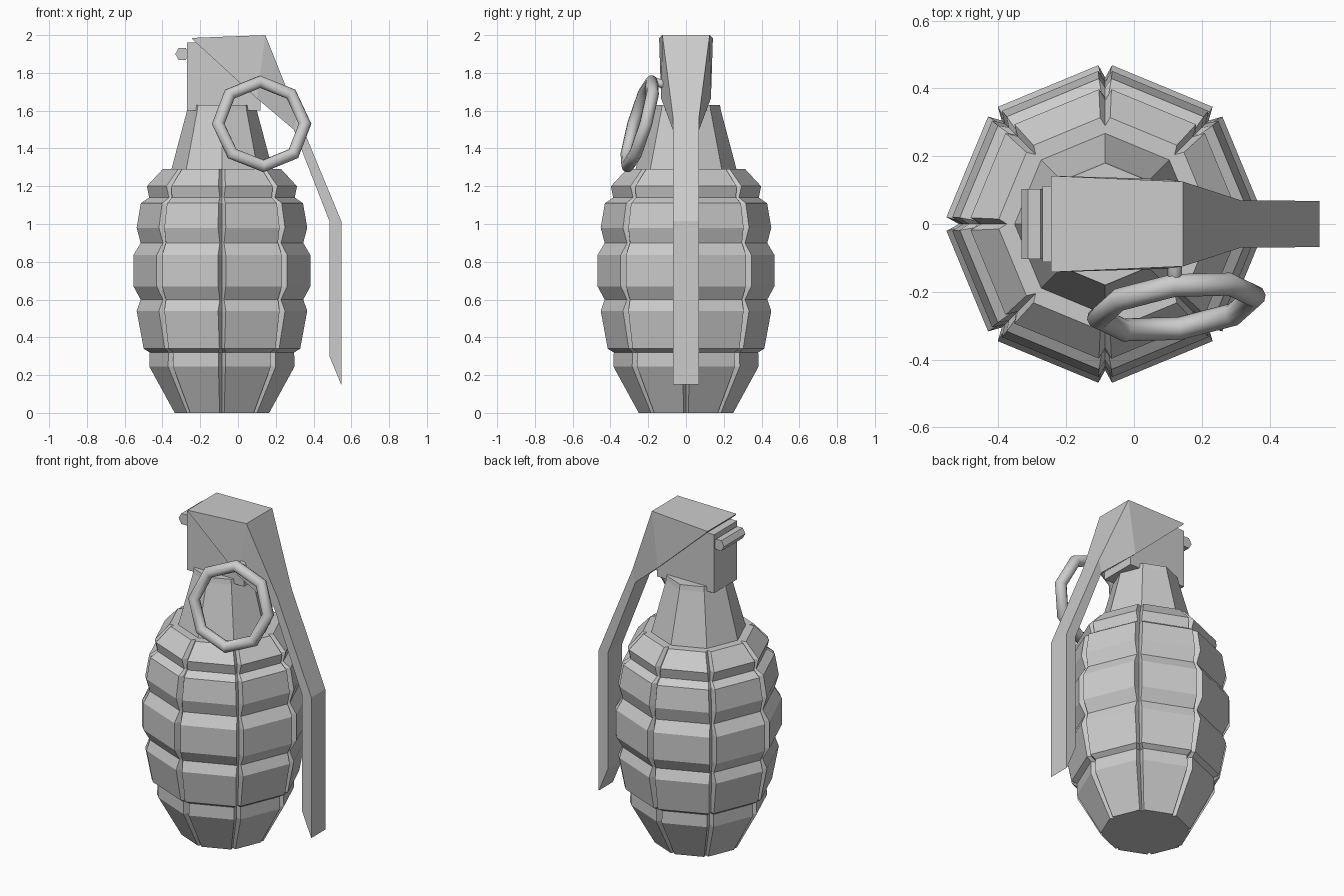
import bpy
import bmesh
from math import cos, sin, pi, radians
from mathutils import Vector, Matrix

if "Cube" in bpy.data.objects:
    bpy.data.objects.remove(bpy.data.objects["Cube"])

AXIS_X = -0.085

metal = bpy.data.materials.new("grey metal")
metal.use_nodes = True
GREY = (0.6, 0.6, 0.6, 1)
metal.diffuse_color = GREY
metal.node_tree.nodes["Principled BSDF"].inputs["Base Color"].default_value = GREY


def finish(name, bm, smooth=False):
    bmesh.ops.recalc_face_normals(bm, faces=bm.faces)
    for f in bm.faces:
        f.smooth = smooth
    mesh = bpy.data.meshes.new(name)
    bm.to_mesh(mesh)
    bm.free()
    mesh.materials.append(metal)
    obj = bpy.data.objects.new(name, mesh)
    bpy.context.collection.objects.link(obj)
    return obj


def loft(name, rings, smooth=False):
    """Skin a list of equal-length point rings and cap both ends."""
    bm = bmesh.new()
    loops = [[bm.verts.new(p) for p in ring] for ring in rings]
    n = len(loops[0])
    for a, b in zip(loops, loops[1:]):
        for i in range(n):
            j = (i + 1) % n
            bm.faces.new((a[i], a[j], b[j], b[i]))
    bm.faces.new(loops[0])
    bm.faces.new(loops[-1])
    return finish(name, bm, smooth)


def rod(name, start, end, radius, sides, smooth=False):
    start, end = Vector(start), Vector(end)
    turn = (end - start).to_track_quat("Z", "Y")
    ring = [turn @ Vector((radius * cos(2 * pi * i / sides), radius * sin(2 * pi * i / sides), 0))
            for i in range(sides)]
    return loft(name, [[p + c for p in ring] for c in (start, end)], smooth)


def notched_octagon(z, r, gap, depth):
    """Octagon whose eight corners carry V-shaped grooves."""
    pts = []
    step = pi / 4
    for k in range(8):
        corner = Vector((cos(k * step), sin(k * step), 0)) * r
        before = Vector((cos((k - 1) * step), sin((k - 1) * step), 0)) * r
        after = Vector((cos((k + 1) * step), sin((k + 1) * step), 0)) * r
        pts.append(corner + (before - corner).normalized() * gap)
        pts.append(corner * (1 - depth / r))
        pts.append(corner + (after - corner).normalized() * gap)
    return [p + Vector((AXIS_X, 0, z)) for p in pts]


# Segmented body: height, corner radius, groove half width, groove depth
body_profile = [
    (0, 0.255, 0.013, 0.025), (0.245, 0.392, 0.02, 0.04),
    (0.32, 0.39, 0.02, 0.035), (0.34, 0.42, 0.015, 0.025),
    (0.54, 0.46, 0.022, 0.04), (0.6, 0.435, 0.012, 0.015),
    (0.67, 0.477, 0.022, 0.045), (0.835, 0.477, 0.022, 0.045),
    (0.9, 0.435, 0.012, 0.015), (0.98, 0.46, 0.022, 0.04),
    (1.11, 0.437, 0.02, 0.035), (1.14, 0.39, 0.012, 0.015),
    (1.2, 0.405, 0.02, 0.04), (1.29, 0.32, 0.016, 0.03),
]
loft("segmented_body", [notched_octagon(*row) for row in body_profile])

# Neck
neck = []
for z, r in ((1.25, 0.278), (1.6, 0.185), (1.63, 0.18)):
    neck.append([(AXIS_X + r * cos(k * pi / 4), r * sin(k * pi / 4), z) for k in range(8)])
loft("neck", neck)

# Fuse block
block = [(-0.27, 1.6), (-0.27, 1.96), (0.12, 1.96), (0.12, 1.6)]
loft("fuse_block", [[(x, y, z) for x, z in block] for y in (-0.112, 0.112)])

# Hinge rod behind the block
rod("hinge_rod", (-0.295, -0.104, 1.9), (-0.295, 0.104, 1.9), 0.037, 6)

# Safety lever: outer x, z, half width, then inner x, z, half width
lever_sections = [
    (-0.245, 1.985, 0.142, -0.235, 1.972, 0.142),
    (0.145, 2.0, 0.125, 0.1, 1.665, 0.132),
    (0.315, 1.575, 0.07, 0.295, 1.5, 0.07),
    (0.547, 1.015, 0.068, 0.484, 1.015, 0.068),
    (0.547, 0.3, 0.068, 0.484, 0.3, 0.068),
    (0.547, 0.15, 0.068, 0.543, 0.158, 0.068),
]
loft("safety_lever", [[(ox, -ow, oz), (ox, ow, oz), (ix, iw, iz), (ix, -iw, iz)]
                      for ox, oz, ow, ix, iz, iw in lever_sections])

# Pin through the block
rod("pin", (0.12, -0.175, 1.755), (0.12, 0, 1.71), 0.022, 8, True)

# Pull ring, tilted and slightly turned
MAJOR, MINOR, SEGMENTS, SIDES = 0.232, 0.034, 8, 10
tilt = (Matrix.Translation((0.125, -0.245, 1.53))
        @ Matrix.Rotation(radians(8), 4, "Z") @ Matrix.Rotation(radians(-16), 4, "X"))
bm = bmesh.new()
grid = []
for i in range(SEGMENTS):
    a = 2 * pi * i / SEGMENTS
    row = []
    for j in range(SIDES):
        b = 2 * pi * j / SIDES
        d = MAJOR + MINOR * cos(b)
        row.append(bm.verts.new(tilt @ Vector((d * cos(a), MINOR * sin(b), d * sin(a)))))
    grid.append(row)
for i in range(SEGMENTS):
    for j in range(SIDES):
        p, q, k = grid[i], grid[(i + 1) % SEGMENTS], (j + 1) % SIDES
        bm.faces.new((p[j], q[j], q[k], p[k]))
finish("pull_ring", bm, True)
